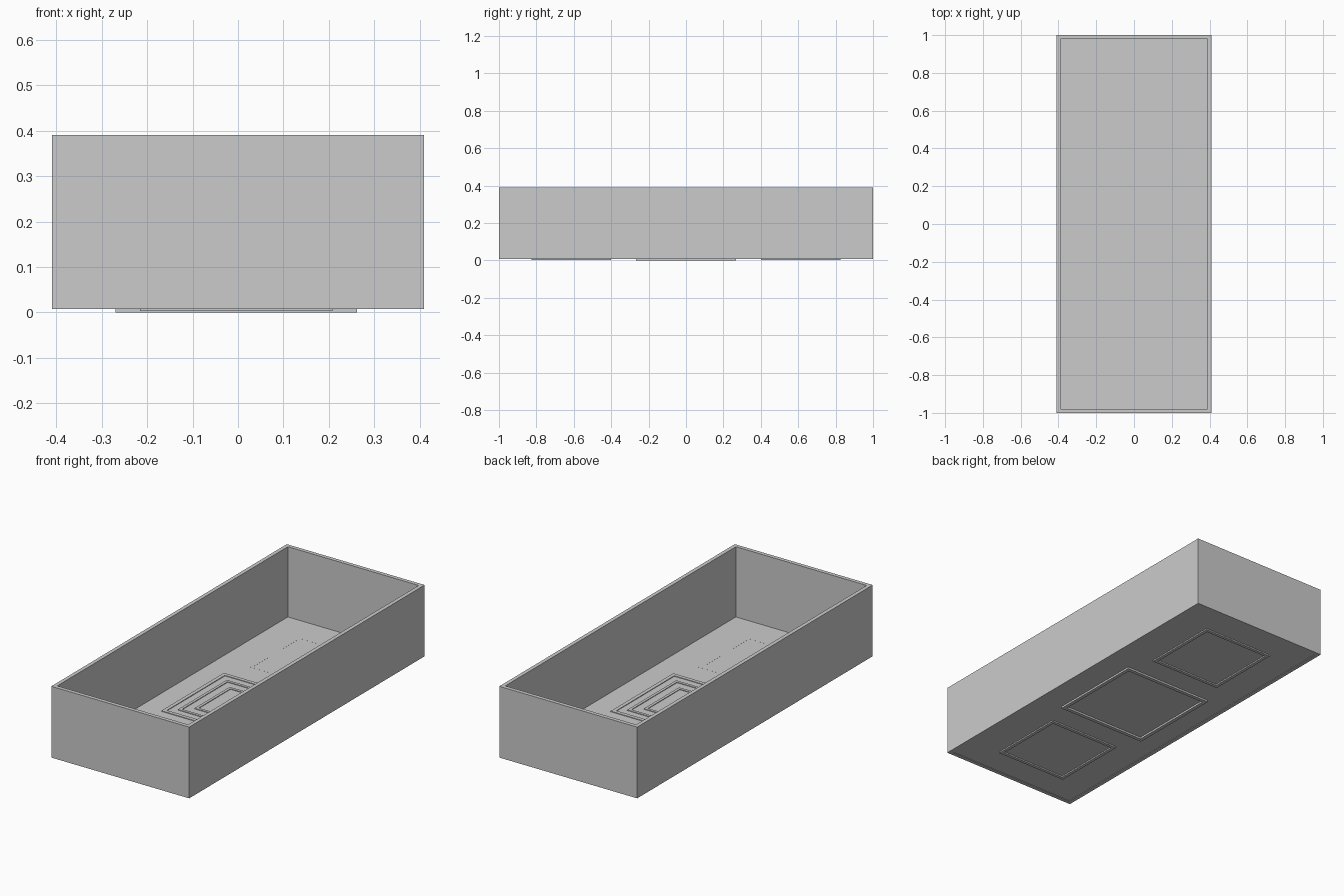
import bpy, bmesh

if "Cube" in bpy.data.objects:
    bpy.data.objects.remove(bpy.data.objects["Cube"])


def rect_ring(name, cx, cy, hx, hy, w, z0, z1):
    """Closed rectangular frame: outer half sizes hx, hy, band width w."""
    bm = bmesh.new()
    corners = [(-1, -1), (1, -1), (1, 1), (-1, 1)]

    def loop(inset, z):
        return [bm.verts.new((cx + sx * (hx - inset), cy + sy * (hy - inset), z))
                for sx, sy in corners]

    loops = [loop(0, z0), loop(0, z1), loop(w, z1), loop(w, z0)]
    for a, b in zip(loops, loops[1:] + loops[:1]):
        for i in range(4):
            j = (i + 1) % 4
            bm.faces.new((a[i], a[j], b[j], b[i]))
    bmesh.ops.recalc_face_normals(bm, faces=bm.faces)
    return link(name, bm)


def slab(name, cx, cy, hx, hy, z0, z1):
    bm = bmesh.new()
    bmesh.ops.create_cube(bm, size=1)
    for v in bm.verts:
        v.co = (cx + v.co.x * 2 * hx, cy + v.co.y * 2 * hy, z0 + (v.co.z + 0.5) * (z1 - z0))
    return link(name, bm)


def link(name, bm):
    mesh = bpy.data.meshes.new(name)
    bm.to_mesh(mesh)
    bm.free()
    obj = bpy.data.objects.new(name, mesh)
    bpy.context.collection.objects.link(obj)
    return obj


# Tray walls and thin floor, slightly recessed from the wall bottoms
rect_ring("tray_walls", 0, 0, 0.41, 1.0, 0.021, 0.007, 0.39)
slab("tray_floor", 0, 0, 0.392, 0.982, 0.010, 0.0125)

# Large centre frame under the floor, with low nested steps above it
CX = -0.004
rect_ring("centre_frame", CX, 0, 0.266, 0.266, 0.02, 0.0, 0.016)
for i, half in enumerate((0.208, 0.15)):
    rect_ring(f"nested_frame_{i + 1}", CX, 0, half, half, 0.015, 0.011, 0.016)

# Smaller frames towards both ends
for name, side in (("front_frame", -1), ("back_frame", 1)):
    rect_ring(name, CX, side * 0.613, 0.212, 0.213, 0.018, 0.003, 0.0128)
